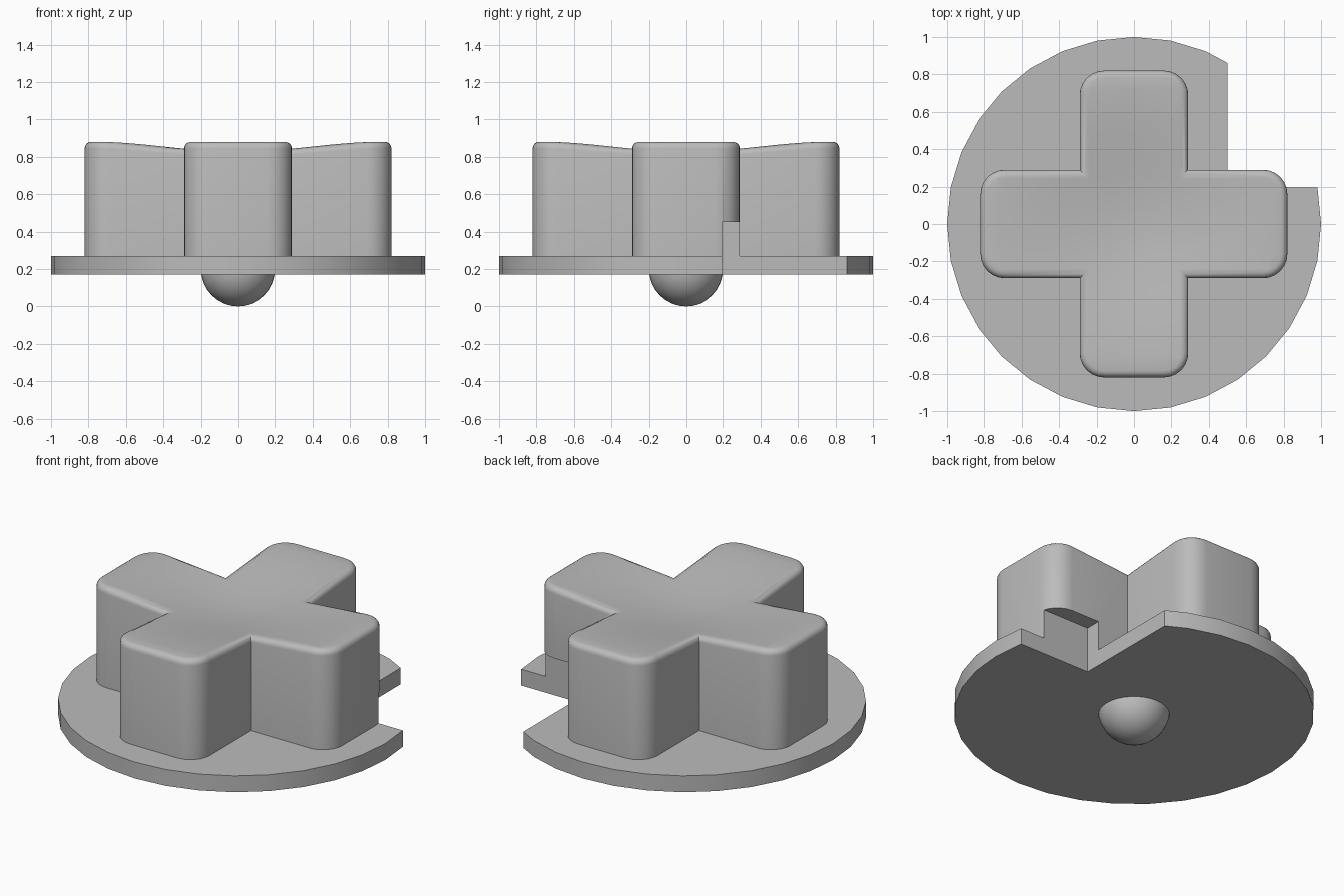
import bpy, bmesh
from math import hypot
from mathutils import Vector

cube = bpy.data.objects.get("Cube")
if cube:
    bpy.data.objects.remove(cube, do_unlink=True)

BASE, PLATE_TOP, TOP = 0.17, 0.27, 0.88
ARM, HALF = 0.82, 0.29

grey = bpy.data.materials.new("plain grey")
grey.use_nodes = True
grey.diffuse_color = (0.5, 0.5, 0.5, 1)
grey.node_tree.nodes["Principled BSDF"].inputs["Base Color"].default_value = (0.5, 0.5, 0.5, 1)


def make_object(name, bm):
    bmesh.ops.recalc_face_normals(bm, faces=bm.faces)
    mesh = bpy.data.meshes.new(name)
    bm.to_mesh(mesh)
    bm.free()
    mesh.materials.append(grey)
    obj = bpy.data.objects.new(name, mesh)
    bpy.context.collection.objects.link(obj)
    return obj


def activate(obj):
    bpy.ops.object.select_all(action="DESELECT")
    obj.select_set(True)
    bpy.context.view_layer.objects.active = obj


def dish(r):
    """Height of the gently hollowed top at distance r from the centre."""
    t = min(r / 0.8, 1)
    return TOP - 0.07 * (1 - t * t * (3 - 2 * t))


# Round base plate
bm = bmesh.new()
bmesh.ops.create_cone(bm, cap_ends=True, segments=32, radius1=1, radius2=1,
                      depth=PLATE_TOP - BASE)
bmesh.ops.translate(bm, verts=bm.verts, vec=(0, 0, (BASE + PLATE_TOP) / 2))
plate = make_object("base_plate", bm)

# Cross: outline made by turning one arm four times
bm = bmesh.new()
outline = []
arm = [Vector((HALF, -HALF)), Vector((ARM, -HALF)), Vector((ARM, HALF))]
for turn in range(4):
    outline += [bm.verts.new((p.x, p.y, BASE + 0.01)) for p in arm]
    arm = [Vector((-p.y, p.x)) for p in arm]
face = bm.faces.new(outline)
extruded = bmesh.ops.extrude_face_region(bm, geom=[face])["geom"]
bmesh.ops.translate(bm, verts=[v for v in extruded if isinstance(v, bmesh.types.BMVert)],
                    vec=(0, 0, TOP - BASE - 0.01))
bmesh.ops.recalc_face_normals(bm, faces=bm.faces)

# Rounded arm corners, then a small fillet around the top
corners = [e for e in bm.edges
           if abs(e.verts[0].co.z - e.verts[1].co.z) > 0.1
           and max(abs(e.verts[0].co.x), abs(e.verts[0].co.y)) > 0.5]
bmesh.ops.bevel(bm, geom=corners, offset=0.13, offset_type="OFFSET", segments=6,
                profile=0.5, affect="EDGES")
rim = [e for e in bm.edges if all(v.co.z > TOP - 0.001 for v in e.verts)]
bmesh.ops.bevel(bm, geom=rim, offset=0.035, offset_type="OFFSET", segments=4,
                profile=0.5, affect="EDGES")

# Slice the top finely and sink it into a shallow dish
for axis in ((1, 0, 0), (0, 1, 0)):
    for i in range(-9, 10):
        top_faces = [f for f in bm.faces if all(v.co.z > TOP - 0.001 for v in f.verts)]
        geom = set(top_faces)
        for f in top_faces:
            geom.update(f.verts)
            geom.update(f.edges)
        bmesh.ops.bisect_plane(bm, geom=list(geom), dist=0.0001,
                               plane_co=Vector(axis) * (i * 0.08 + 0.003), plane_no=axis)
for v in bm.verts:
    if v.co.z > TOP - 0.1:
        v.co.z += dish(hypot(v.co.x, v.co.y)) - TOP
cross = make_object("cross_pad", bm)

# Pivot ball under the plate
bm = bmesh.new()
bmesh.ops.create_uvsphere(bm, u_segments=32, v_segments=16, radius=0.2)
bmesh.ops.translate(bm, verts=bm.verts, vec=(0, 0, 0.2))
pivot = make_object("pivot_ball", bm)

# Corner notch through the plate and the underside of one arm
bm = bmesh.new()
bmesh.ops.create_cube(bm, size=1)
bmesh.ops.scale(bm, verts=bm.verts, vec=(0.7, 1, 0.4))
bmesh.ops.translate(bm, verts=bm.verts, vec=(0.85, 0.695, 0.25))
cutter = make_object("notch_cutter", bm)
cutter.hide_render = True
for obj in (plate, cross):
    activate(obj)
    mod = obj.modifiers.new("notch", "BOOLEAN")
    mod.operation = "DIFFERENCE"
    mod.solver = "EXACT"
    mod.object = cutter
    bpy.ops.object.modifier_apply(modifier=mod.name)
bpy.data.objects.remove(cutter, do_unlink=True)

for obj in (plate, cross, pivot):
    activate(obj)
    bpy.ops.object.shade_smooth_by_angle(angle=0.6)
